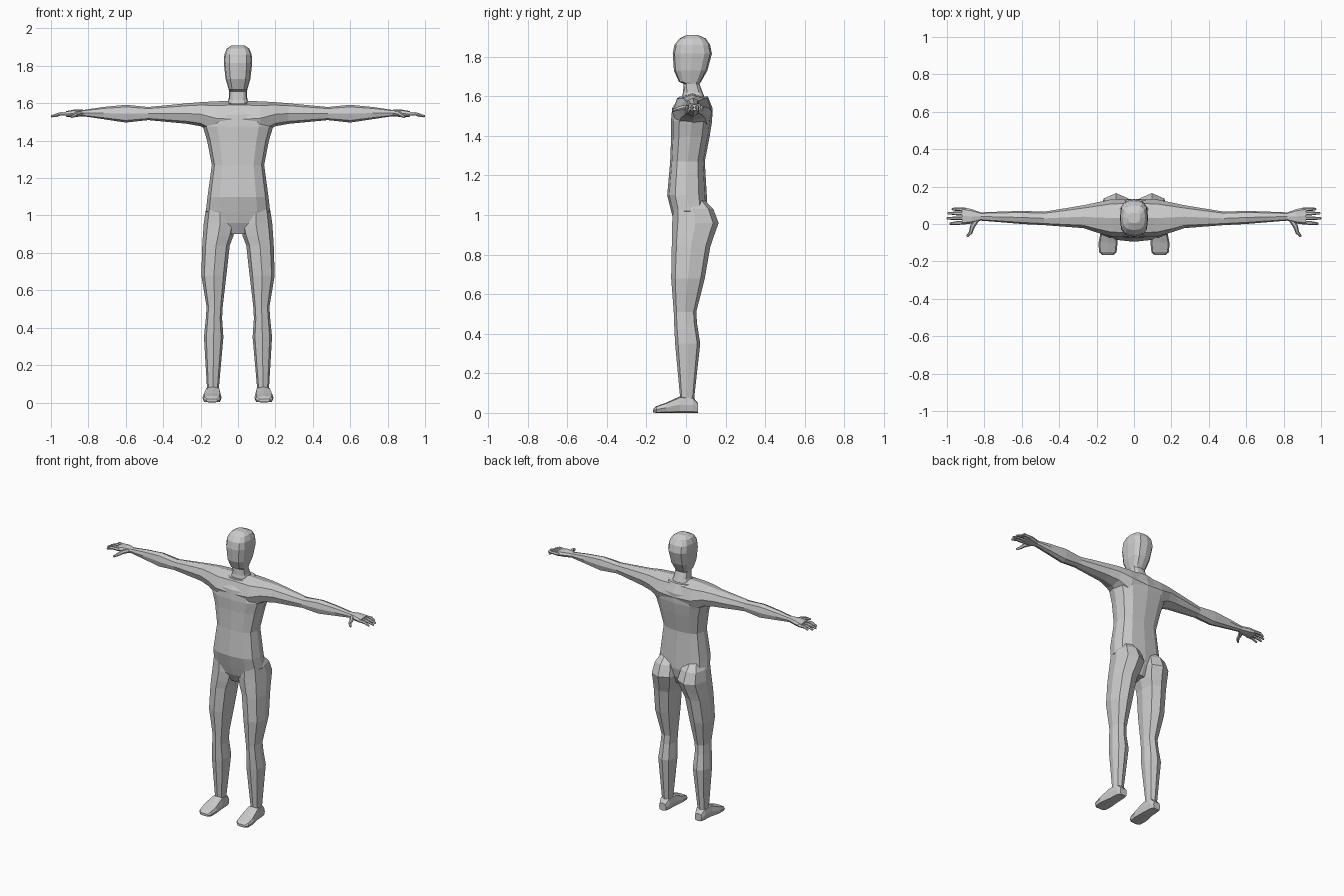
import bpy, bmesh, math
from mathutils import Vector

if "Cube" in bpy.data.objects:
    bpy.data.objects.remove(bpy.data.objects["Cube"])

grey = bpy.data.materials.new("plain grey")
grey.diffuse_color = (0.6, 0.6, 0.6, 1)
grey.use_nodes = True
grey.node_tree.nodes["Principled BSDF"].inputs["Base Color"].default_value = grey.diffuse_color


def oval(a0, a1, b0, b1, n, power):
    """Rounded-box outline filling the range a0..a1 by b0..b1."""
    pts = []
    for i in range(n):
        t = 2 * math.pi * i / n
        c, s = round(math.cos(t), 6), round(math.sin(t), 6)
        c = math.copysign(abs(c) ** power, c)
        s = math.copysign(abs(s) ** power, s)
        pts.append(((a0 + a1) / 2 + c * (a1 - a0) / 2,
                    (b0 + b1) / 2 + s * (b1 - b0) / 2))
    return pts


def loft(name, rings):
    """Skin a row of rings and cap both ends."""
    bm = bmesh.new()
    rows = [[bm.verts.new(p) for p in ring] for ring in rings]
    n = len(rows[0])
    for a, b in zip(rows, rows[1:]):
        for i in range(n):
            j = (i + 1) % n
            bm.faces.new((a[i], a[j], b[j], b[i]))
    bm.faces.new(rows[0])
    bm.faces.new(rows[-1])
    bmesh.ops.recalc_face_normals(bm, faces=bm.faces[:])
    mesh = bpy.data.meshes.new(name)
    bm.to_mesh(mesh)
    bm.free()
    mesh.materials.append(grey)
    obj = bpy.data.objects.new(name, mesh)
    bpy.context.scene.collection.objects.link(obj)
    return obj


def loft_z(name, rows, n, power, side=1):
    return loft(name, [[(side * x, y, z) for x, y in oval(*r, n, power)] for z, *r in rows])


def loft_x(name, rows, n, power):
    return loft(name, [[(x, y, z) for y, z in oval(*r, n, power)] for x, *r in rows])


def loft_y(name, rows, n, power, side=1):
    return loft(name, [[(side * x, y, z) for x, z in oval(*r, n, power)] for y, *r in rows])


def digit(name, path, radii, side):
    """Six-sided tapering tube along a path."""
    pts = [Vector(p) for p in path]
    rings = []
    for i, p in enumerate(pts):
        d = (pts[min(i + 1, len(pts) - 1)] - pts[max(i - 1, 0)]).normalized()
        u = d.cross(Vector((0, 0, 1))).normalized()
        v = u.cross(d)
        ring = []
        for k in range(6):
            t = k * math.pi / 3
            q = p + radii[i] * (u * math.cos(t) + v * math.sin(t))
            ring.append((side * q.x, q.y, q.z))
        rings.append(ring)
    return loft(name, rings)


# Torso: height, half width, front, back
torso = [(0.90, 0.05, -0.03, 0.07), (0.96, 0.12, -0.06, 0.10),
         (1.02, 0.172, -0.075, 0.11), (1.10, 0.163, -0.095, 0.105),
         (1.27, 0.14, -0.08, 0.095), (1.40, 0.165, -0.075, 0.12),
         (1.475, 0.188, -0.076, 0.132), (1.54, 0.15, -0.07, 0.134),
         (1.60, 0.08, -0.03, 0.11)]
body = loft_z("body", [(z, -w, w, f, b) for z, w, f, b in torso], 12, 0.75)

# Neck and head
head = [(1.56, 0.07, -0.03, 0.108), (1.62, 0.05, -0.015, 0.084),
        (1.663, 0.047, -0.012, 0.068), (1.673, 0.05, -0.036, 0.076),
        (1.73, 0.066, -0.061, 0.108), (1.815, 0.076, -0.067, 0.131),
        (1.86, 0.073, -0.058, 0.122), (1.892, 0.06, -0.033, 0.10),
        (1.91, 0.033, 0.005, 0.06)]
parts = [loft_z("head", [(z, -w, w, f, b) for z, w, f, b in head], 12, 0.7)]

# Shoulders, arms and palms as one span from hand to hand
arm = [(0.12, -0.068, 0.132, 1.43, 1.61), (0.20, -0.045, 0.115, 1.477, 1.606),
       (0.27, -0.022, 0.10, 1.49, 1.60), (0.48, -0.006, 0.066, 1.51, 1.58),
       (0.60, 0.0, 0.07, 1.497, 1.592), (0.72, 0.01, 0.066, 1.515, 1.58),
       (0.82, 0.018, 0.062, 1.53, 1.565), (0.87, 0.002, 0.08, 1.527, 1.567),
       (0.92, -0.004, 0.09, 1.528, 1.558)]
span = [(-x, *r) for x, *r in reversed(arm)] + [(0, -0.07, 0.134, 1.41, 1.616)] + arm
parts.append(loft_x("arms", span, 8, 0.8))

# Legs with the seat bulge at the top: height, inner, outer, front, back
leg = [(1.08, 0.05, 0.14, -0.05, 0.09), (1.03, 0.022, 0.172, -0.065, 0.138),
       (0.96, 0.008, 0.183, -0.07, 0.165), (0.89, 0.025, 0.188, -0.072, 0.14),
       (0.84, 0.044, 0.191, -0.072, 0.123), (0.68, 0.062, 0.196, -0.075, 0.095),
       (0.51, 0.082, 0.168, -0.062, 0.052), (0.45, 0.085, 0.172, -0.06, 0.056),
       (0.35, 0.078, 0.182, -0.055, 0.072), (0.08, 0.102, 0.166, -0.03, 0.042),
       (0.03, 0.104, 0.164, -0.028, 0.044)]

# Feet: depth, inner, outer, bottom, top
foot = [(0.06, 0.108, 0.16, 0, 0.05), (0.035, 0.098, 0.17, 0, 0.08),
        (-0.03, 0.094, 0.176, 0, 0.084), (-0.10, 0.088, 0.19, 0, 0.052),
        (-0.15, 0.093, 0.187, 0, 0.034), (-0.166, 0.11, 0.17, 0.003, 0.02)]

# Fingers: root y, tip y, tip x
fingers = [(0.078, 0.08, 0.972), (0.055, 0.058, 0.995),
           (0.031, 0.03, 1.0), (0.008, 0.002, 0.985)]

for side, label in ((1, "left"), (-1, "right")):
    parts.append(loft_z(label + "_leg", leg, 8, 0.8, side))
    parts.append(loft_y(label + "_foot", foot, 8, 0.5, side))
    for i, (y0, y1, tip) in enumerate(fingers):
        path = [(0.90, y0, 1.543), (0.95, (y0 + y1) / 2, 1.544), (tip, y1, 1.53)]
        parts.append(digit(f"{label}_finger_{i}", path, (0.0105, 0.01, 0.006), side))
    thumb = [(0.84, 0.025, 1.546), (0.865, -0.015, 1.543),
             (0.873, -0.045, 1.536), (0.892, -0.066, 1.526)]
    parts.append(digit(label + "_thumb", thumb, (0.014, 0.013, 0.01, 0.006), side))

# Fuse every part into a single skin
for part in parts:
    mod = body.modifiers.new(part.name, 'BOOLEAN')
    mod.operation = 'UNION'
    mod.solver = 'EXACT'
    mod.object = part
graph = bpy.context.evaluated_depsgraph_get()
skin = bpy.data.meshes.new_from_object(body.evaluated_get(graph))
body.modifiers.clear()
body.data = skin
for part in parts:
    bpy.data.objects.remove(part)
